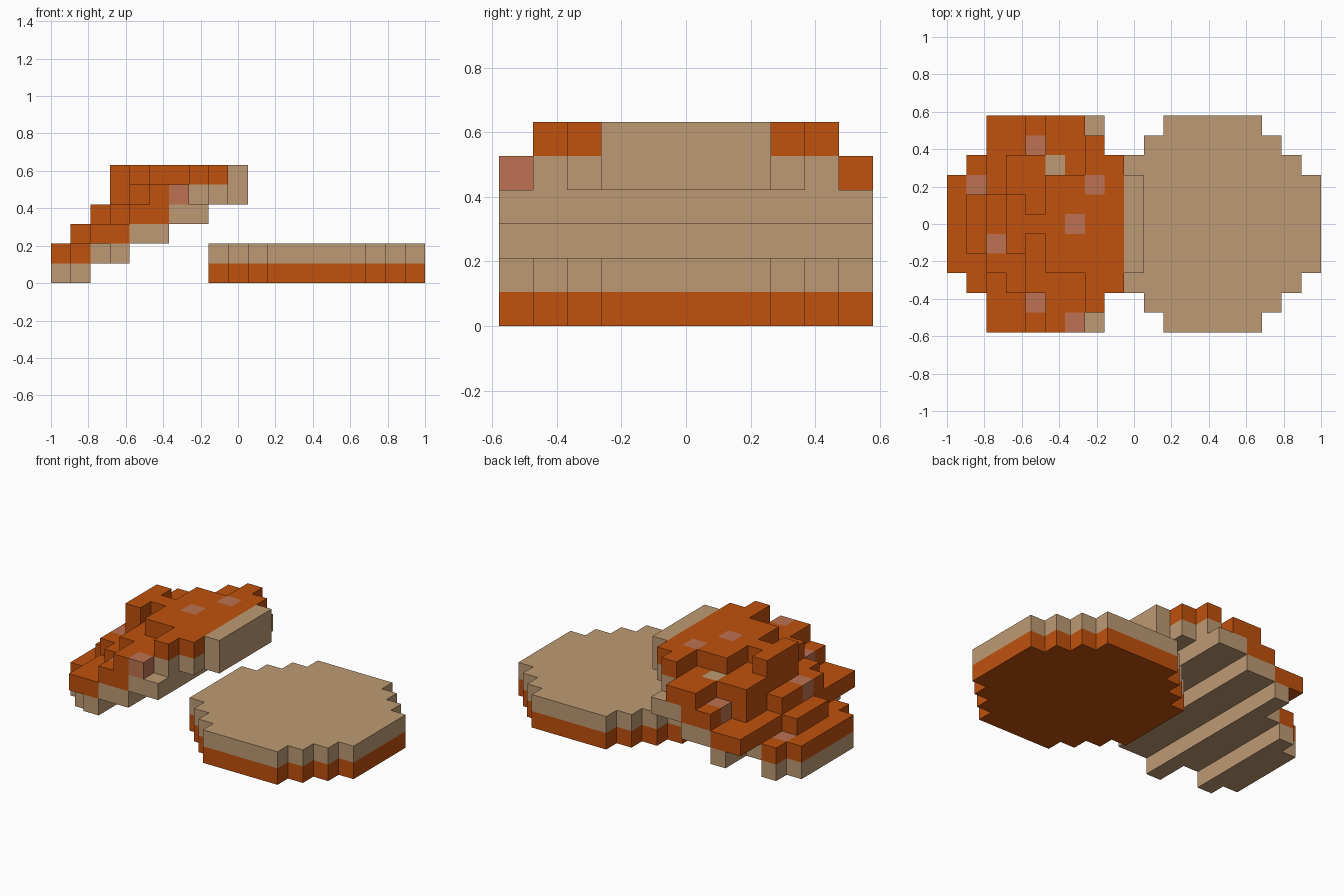
import bpy, bmesh, math
from mathutils import Vector

cube = bpy.data.objects.get("Cube")
if cube:
    bpy.data.objects.remove(cube, do_unlink=True)

U = 2 / 19                      # edge of one block
ORANGE, TAN, PINK = 0, 1, 2


def make_material(name, rgb):
    mat = bpy.data.materials.new(name)
    mat.use_nodes = True
    mat.diffuse_color = (*rgb, 1)
    mat.node_tree.nodes["Principled BSDF"].inputs["Base Color"].default_value = (*rgb, 1)
    return mat


MATERIALS = [
    make_material("burnt_orange", (0.527, 0.082, 0.004)),
    make_material("tan_crumb", (0.515, 0.323, 0.175)),
    make_material("dusty_pink", (0.515, 0.171, 0.084)),
]


def build_blocks(name, cells):
    """Skin a dictionary of blocks {(col, row, layer): colour} with outer faces only."""
    bm = bmesh.new()
    for cell, colour in cells.items():
        centre = Vector(cell) + Vector((0.5, 0.5, 0.5))
        for axis in range(3):
            for sign in (-1, 1):
                n = Vector((0, 0, 0))
                n[axis] = sign
                if tuple(int(c + d) for c, d in zip(cell, n)) in cells:
                    continue
                a = Vector((0, 0, 0))
                a[(axis + 1) % 3] = 0.5
                b = n.cross(a)
                quad = [centre + n * 0.5 + s * a + t * b
                        for s, t in ((-1, -1), (1, -1), (1, 1), (-1, 1))]
                face = bm.faces.new([bm.verts.new((v - Vector((9.5, 5.5, 0))) * U)
                                     for v in quad])
                face.material_index = colour
    bmesh.ops.remove_doubles(bm, verts=bm.verts, dist=1e-4)
    # Merge flat neighbours that share a colour
    bmesh.ops.dissolve_limit(bm, angle_limit=math.radians(1), verts=bm.verts,
                             edges=bm.edges, delimit={'MATERIAL'})
    mesh = bpy.data.meshes.new(name)
    bm.to_mesh(mesh)
    bm.free()
    for mat in MATERIALS:
        mesh.materials.append(mat)
    obj = bpy.data.objects.new(name, mesh)
    bpy.context.collection.objects.link(obj)
    return obj


# Lower half: a stepped disc, orange crust below and tan crumb above
lower = {}
for row in range(11):
    inset = max(0, 3 - min(row, 10 - row))
    for col in range(8 + inset, 19 - inset):
        lower[col, row, 0] = ORANGE
        lower[col, row, 1] = TAN
build_blocks("lower_half", lower)

# Upper half: a leaning disc; each digit is the top height of a column of blocks
HEIGHTS = [
    "0033455400",
    "0033455600",
    "0234555660",
    "2244566666",
    "2346566666",
    "2346666666",
    "2346566666",
    "2235566666",
    "0235555660",
    "0033455600",
    "0033455400",
]
upper = {}
for row, line in enumerate(HEIGHTS):
    for col, digit in enumerate(line):
        base = col // 2                         # underside climbs like stairs
        overhang = col == 2 and row in (0, 1, 9, 10)
        for layer in range(base + overhang, int(digit)):
            rim = col == 9 or (col == 7 and row in (1, 9) and layer == 4)
            upper[col, row, layer] = TAN if layer == base or rim else ORANGE

# Single odd-coloured blocks on the crust
for col, row in ((6, 0), (4, 1), (2, 4), (6, 5), (1, 7), (7, 7), (4, 9)):
    upper[col, row, int(HEIGHTS[row][col]) - 1] = PINK
upper[5, 8, 4] = TAN
build_blocks("upper_half", upper)
